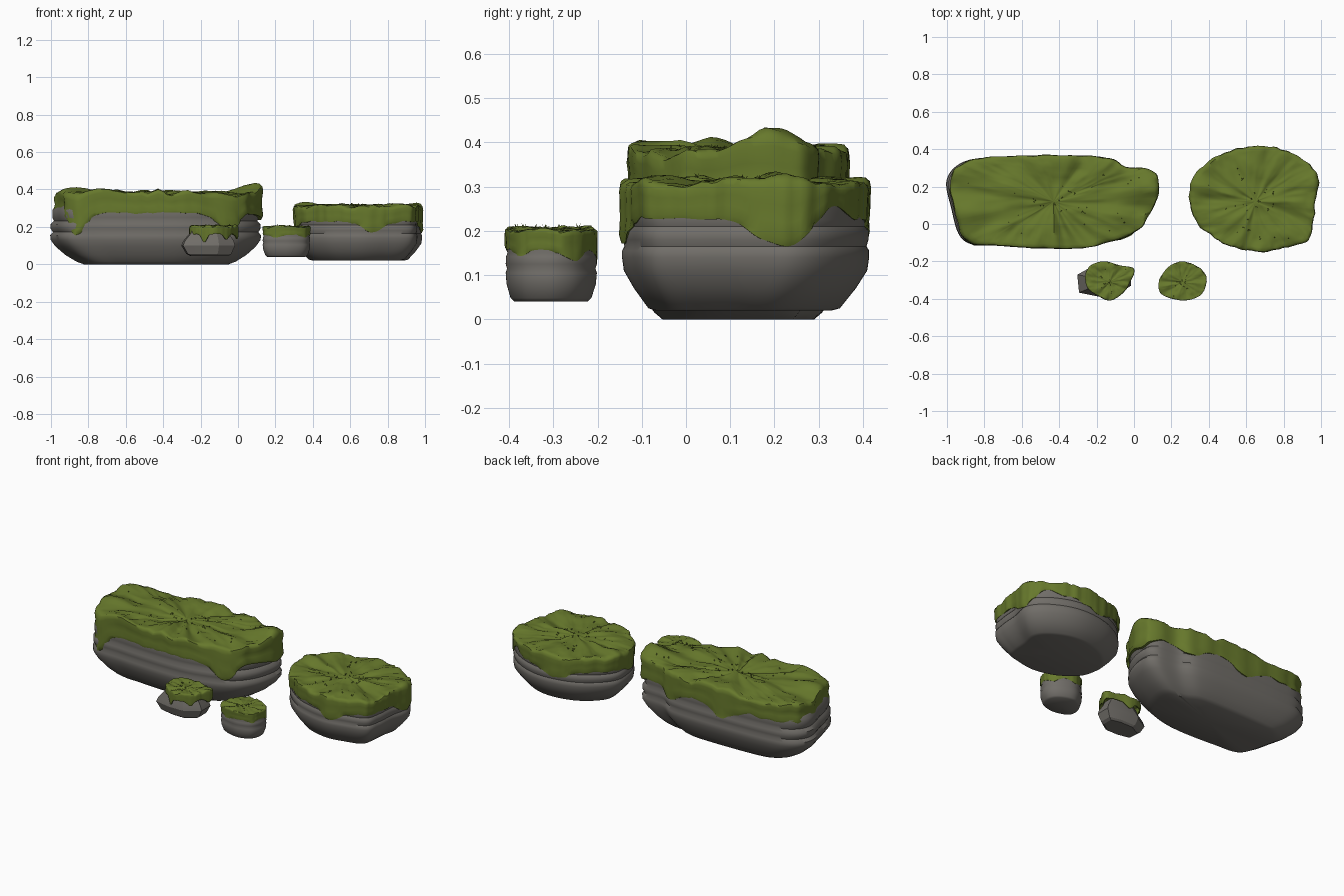
import bpy, bmesh, math, random
from mathutils import Vector, noise

random.seed(4)
if "Cube" in bpy.data.objects:
    bpy.data.objects.remove(bpy.data.objects["Cube"])


def material(name, rgb):
    mat = bpy.data.materials.new(name)
    mat.use_nodes = True
    mat.diffuse_color = (*rgb, 1)
    mat.node_tree.nodes["Principled BSDF"].inputs["Base Color"].default_value = (*rgb, 1)
    return mat


stone = material("grey stone", (0.165, 0.155, 0.14))
moss = material("moss green", (0.135, 0.19, 0.025))


def smooth_outline(points, steps):
    """Closed Catmull-Rom curve through the given plan points."""
    pts = [Vector((x, y, 0)) for x, y in points]
    out = []
    for i in range(len(pts)):
        a, b, c, d = (pts[(i + k - 1) % len(pts)] for k in range(4))
        for s in range(steps):
            t = s / steps
            out.append(b + (c - a) * t / 2 + (a * 2 - b * 5 + c * 4 - d) * t**2 / 2
                       + (b * 3 - a - c * 3 + d) * t**3 / 2)
    return out


def skin(name, rings, mat, cap_bottom, cap_top, sharp):
    """Join equal rings of points, listed from the bottom up, into one skin."""
    bm = bmesh.new()
    loops = [[bm.verts.new(p) for p in ring] for ring in rings]
    n = len(loops[0])
    for low, high in zip(loops, loops[1:]):
        for i in range(n):
            j = (i + 1) % n
            bm.faces.new((low[i], low[j], high[j], high[i]))
    for wanted, loop in ((cap_bottom, loops[0]), (cap_top, loops[-1])):
        if wanted:
            mid = sum((v.co for v in loop), Vector()) / n
            hub = bm.verts.new(mid)
            for i in range(n):
                bm.faces.new((loop[i], loop[(i + 1) % n], hub))
    bmesh.ops.recalc_face_normals(bm, faces=bm.faces)
    return finish(name, bm, mat, sharp)


def finish(name, bm, mat, sharp):
    mesh = bpy.data.meshes.new(name)
    bm.to_mesh(mesh)
    bm.free()
    mesh.materials.append(mat)
    ob = bpy.data.objects.new(name, mesh)
    bpy.context.collection.objects.link(ob)
    bpy.ops.object.select_all(action="DESELECT")
    ob.select_set(True)
    bpy.context.view_layer.objects.active = ob
    bpy.ops.object.shade_smooth_by_angle(angle=math.radians(sharp))
    return ob


def width_at(profile, z):
    for (s0, z0), (s1, z1) in zip(profile, profile[1:]):
        if z <= z1:
            return s0 + (s1 - s0) * max(0, z - z0) / (z1 - z0)
    return profile[-1][0]


def bumps(p, spots):
    """Sum of soft local offsets (x, y, radius, amount)."""
    return sum(h * math.exp(-((p.x - x)**2 + (p.y - y)**2) / r**2) for x, y, r, h in spots)


def stone_body(name, outline, centre, profile, steps, sharp=45):
    c = Vector((*centre, 0))
    rings = [[c + (p - c) * s + Vector((0, 0, z)) for p in smooth_outline(outline, steps)]
             for s, z in profile]
    skin(name, rings, stone, True, True, sharp)


def moss_cap(name, outline, centre, top, hem, drips, peaks, rough, profile=None, tufts=20):
    """Folded top, rounded lip and a skirt that hangs down in drips."""
    c = Vector((*centre, 0))
    edge = smooth_outline(outline, 10)
    size = max((p - c).length for p in edge)
    edge = [c + (p - c) * (1 + 0.025 * noise.noise(p * 9 / size)) for p in edge]

    def height(p, t):
        d = (p - c).normalized()
        folds = noise.noise(d * 3.2 + c * 5) * min(1, t * 1.6)
        waves = noise.noise(p * 4 / size + c)
        fine = abs(noise.noise(p * 9 / size))
        return top + rough * (folds + 0.8 * waves - 0.7 * fine) + bumps(p, peaks)

    rings = []
    # skirt, from the tucked-in hem up to the lip
    for k, tuck in ((0, 0.94), (0, 0.99), (0.12, 1), (0.35, 1), (0.6, 1), (0.82, 1), (0.95, 0.985)):
        ring = []
        for p in edge:
            low = hem + bumps(p, drips) + rough * 0.5 * noise.noise(p * 8 / size)
            z = low + (height(p, 1) - low) * k
            fit = 1 if profile is None else width_at(profile, z) * 1.02
            fit = fit + (1 - fit) * k
            q = c + (p - c) * fit * tuck
            ring.append(Vector((q.x, q.y, z)))
        rings.append(ring)
    # folded top
    for t in (0.95, 0.9, 0.82, 0.72, 0.62, 0.52, 0.42, 0.32, 0.22, 0.12, 0.04):
        rings.append([Vector((q.x, q.y, height(q, t))) for q in (c + (p - c) * t for p in edge)])
    skin(name, rings, moss, False, True, 50)

    # tiny upright blades
    bm = bmesh.new()
    for _ in range(tufts):
        t = random.uniform(0.05, 0.85)
        q = c + (random.choice(edge) - c) * t
        foot = Vector((q.x, q.y, height(q, t) - 0.003))
        for _ in range(3):
            a = random.uniform(0, math.tau)
            side = Vector((math.cos(a), math.sin(a), 0)) * 0.003
            tip = Vector((random.uniform(-1, 1), random.uniform(-1, 1), 1.6)) * 0.007
            bm.faces.new([bm.verts.new(v) for v in (foot - side, foot + side, foot + tip)])
    finish(name + "_blades", bm, moss, 30)


# Long platform rock
long_edge = [(-.97, .1), (-.99, .24), (-.91, .33), (-.75, .36), (-.4, .37), (-.15, .36),
             (-.04, .31), (.1, .29), (.14, .21), (.1, .06), (0, -.05), (-.2, -.12),
             (-.4, -.135), (-.7, -.12), (-.9, -.09)]
long_stone = [(x * 1.005 - .012, y) for x, y in long_edge]
long_profile = [(.68, 0), (.75, .015), (.85, .05), (.94, .095), (.985, .13), (.99, .155),
                (.965, .172), (.985, .19), (.985, .215), (.955, .232), (.97, .25),
                (.97, .29), (.93, .32)]
stone_body("long_stone", long_stone, (-.43, .12), long_profile, 8)
moss_cap("long_moss", long_edge, (-.43, .12), .385, .275,
         [(-.87, -.1, .065, -.12), (-.04, -.07, .08, -.1), (-.5, .37, .09, -.07),
          (-.12, .36, .08, -.06), (.12, .2, .08, -.04), (-.97, .18, .08, -.03)],
         [(-.75, -.1, .08, .035), (.1, .2, .12, .04), (-.9, .05, .08, .015)],
         .028, long_profile, 40)

# Round platform rock
round_edge = [(.3, .1), (.34, 0), (.45, -.09), (.55, -.13), (.67, -.15), (.8, -.13),
              (.93, -.09), (.96, 0), (.97, .12), (.99, .24), (.93, .33), (.8, .4),
              (.66, .42), (.5, .39), (.38, .32), (.3, .22)]
round_profile = [(.7, .02), (.76, .025), (.88, .07), (.965, .11), (.98, .14), (.98, .155),
                 (.96, .165), (.975, .18), (.975, .2), (.95, .21), (.965, .225), (.95, .28)]
stone_body("round_stone", round_edge, (.65, .12), round_profile, 8)
moss_cap("round_moss", round_edge, (.65, .12), .315, .228,
         [(.72, -.14, .08, -.055), (.98, .22, .08, -.065), (.6, .41, .1, -.05),
          (.32, .1, .07, -.04), (.92, .34, .06, .03)],
         [(.97, .2, .1, .01)], .018, round_profile, 35)

# Small angular rock
angular_edge = [(-.26, -.27), (-.25, -.34), (-.2, -.38), (-.13, -.41), (-.06, -.37),
                (-.02, -.31), (0, -.24), (-.08, -.22), (-.16, -.2), (-.23, -.22)]
angular_stone = [(-.31, -.27), (-.3, -.37), (-.2, -.39), (-.1, -.39), (-.01, -.33),
                 (-.01, -.24), (-.1, -.22), (-.22, -.22)]
stone_body("angular_stone", angular_stone, (-.14, -.3), [(.68, .045), (.8, .055), (.96, .1),
           (.9, .125), (.7, .165), (.65, .185)], 1, 20)
moss_cap("angular_moss", angular_edge, (-.13, -.31), .205, .162,
         [(-.18, -.39, .022, -.045), (-.25, -.32, .025, -.025), (-.06, -.37, .025, -.03),
          (-.01, -.27, .025, -.03), (-.14, -.2, .03, -.035)], [], .01, None, 8)

# Small rounded rock
pebble_edge = [(.13, -.31), (.14, -.37), (.2, -.4), (.28, -.41), (.36, -.38),
               (.39, -.31), (.37, -.25), (.31, -.21), (.24, -.2), (.17, -.24)]
pebble_profile = [(.78, .04), (.86, .048), (.95, .08), (.97, .105), (.94, .115), (.97, .125),
                  (.96, .142), (.93, .15), (.95, .16), (.9, .18)]
stone_body("pebble_stone", pebble_edge, (.26, -.31), pebble_profile, 8)
moss_cap("pebble_moss", pebble_edge, (.26, -.31), .203, .158,
         [(.2, -.4, .04, -.015), (.37, -.25, .04, -.025), (.36, -.38, .03, -.015),
          (.25, -.2, .04, -.02)], [], .008, pebble_profile, 10)
